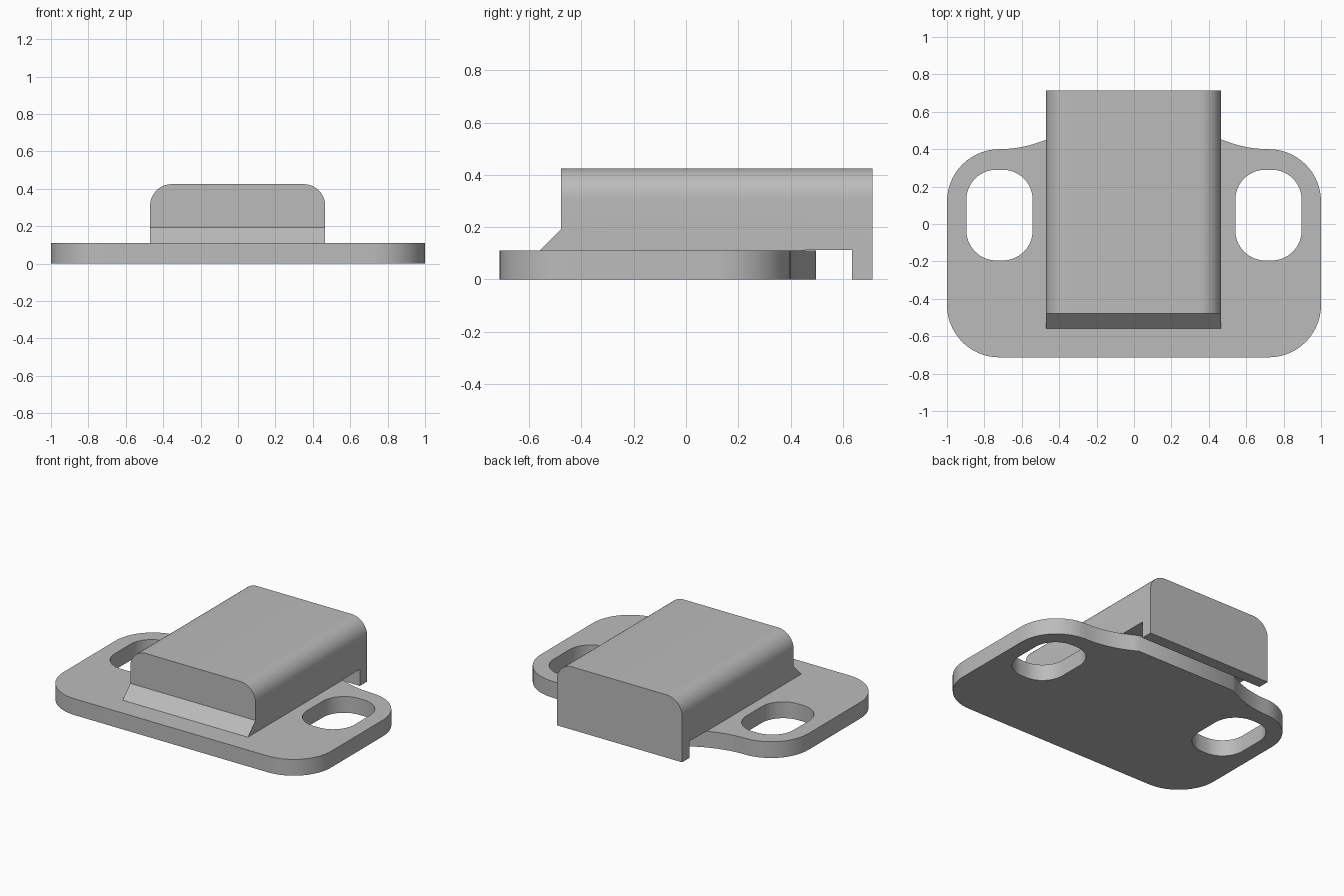
import bpy
import bmesh
import math

cube = bpy.data.objects.get("Cube")
if cube:
    bpy.data.objects.remove(cube)

grey = bpy.data.materials.new("light grey")
grey.use_nodes = True
colour = (0.5, 0.5, 0.5, 1)
grey.diffuse_color = colour
grey.node_tree.nodes["Principled BSDF"].inputs["Base Color"].default_value = colour

PLATE_TOP = 0.11
BACK = 0.713


def finish(name, bm):
    """Turn a bmesh into a named, smooth-by-angle object."""
    bmesh.ops.recalc_face_normals(bm, faces=bm.faces)
    mesh = bpy.data.meshes.new(name)
    bm.to_mesh(mesh)
    bm.free()
    mesh.materials.append(grey)
    obj = bpy.data.objects.new(name, mesh)
    bpy.context.collection.objects.link(obj)
    bpy.ops.object.select_all(action="DESELECT")
    obj.select_set(True)
    bpy.context.view_layer.objects.active = obj
    bpy.ops.object.shade_smooth_by_angle(angle=math.radians(30))
    return obj


def arc(cx, cy, r, start, steps=14):
    """Quarter circle, counter-clockwise from the start angle in degrees."""
    angles = [math.radians(start + 90 * i / steps) for i in range(steps + 1)]
    return [(cx + r * math.cos(a), cy + r * math.sin(a)) for a in angles]


def rounded_rect(x0, x1, y0, y1, r):
    return (arc(x1 - r, y1 - r, r, 0) + arc(x0 + r, y1 - r, r, 90)
            + arc(x0 + r, y0 + r, r, 180) + arc(x1 - r, y0 + r, r, 270))


def extrude_up(bm, faces, vector):
    new = bmesh.ops.extrude_face_region(bm, geom=faces)["geom"]
    moved = [v for v in new if isinstance(v, bmesh.types.BMVert)]
    bmesh.ops.translate(bm, verts=moved, vec=vector)


# Base plate: rounded corners, with a flared tab at the back
radius = 0.28
shoulder_x, shoulder_y = 1 - radius, 0.40
tab_x, tab_y = 0.375, 0.497
half = arc(shoulder_x, -BACK + radius, radius, 270)
half += arc(shoulder_x, shoulder_y - radius, radius, 0)
for i in range(1, 13):
    t = i / 12
    half.append((shoulder_x + (tab_x - shoulder_x) * t,
                 shoulder_y + (tab_y - shoulder_y) * t * t))
outline = half + [(-x, y) for x, y in reversed(half)]

# Two mounting slots, mirrored across the plate
loops = [outline]
for side in (-1, 1):
    centre = side * 0.719
    loops.append(rounded_rect(centre - 0.177, centre + 0.177, -0.195, 0.29, 0.16))

bm = bmesh.new()
for loop in loops:
    verts = [bm.verts.new((x, y, 0)) for x, y in loop]
    for a, b in zip(verts, verts[1:] + verts[:1]):
        bm.edges.new((a, b))
bmesh.ops.triangle_fill(bm, edges=bm.edges[:], use_beauty=True)
extrude_up(bm, bm.faces[:], (0, 0, PLATE_TOP))
finish("mounting_plate", bm)

# Raised housing: side profile with front chamfer and a hooked back lip
LEFT, RIGHT, TOP = 0.466, -0.47, 0.425
profile = [(-0.56, PLATE_TOP), (-0.478, 0.192), (-0.478, TOP), (BACK, TOP),
           (BACK, 0), (0.635, 0), (0.635, PLATE_TOP + 0.002),
           (0.46, PLATE_TOP + 0.002), (0.44, PLATE_TOP)]
bm = bmesh.new()
face = bm.faces.new([bm.verts.new((RIGHT, y, z)) for y, z in profile])
extrude_up(bm, [face], (LEFT - RIGHT, 0, 0))

# Round the two long top edges
long_edges = [e for e in bm.edges
              if all(abs(v.co.z - TOP) < 1e-4 for v in e.verts)
              and abs(e.verts[0].co.x - e.verts[1].co.x) < 1e-4]
bmesh.ops.bevel(bm, geom=long_edges, offset=0.115, segments=12,
                profile=0.5, affect="EDGES")
finish("hooked_housing", bm)
